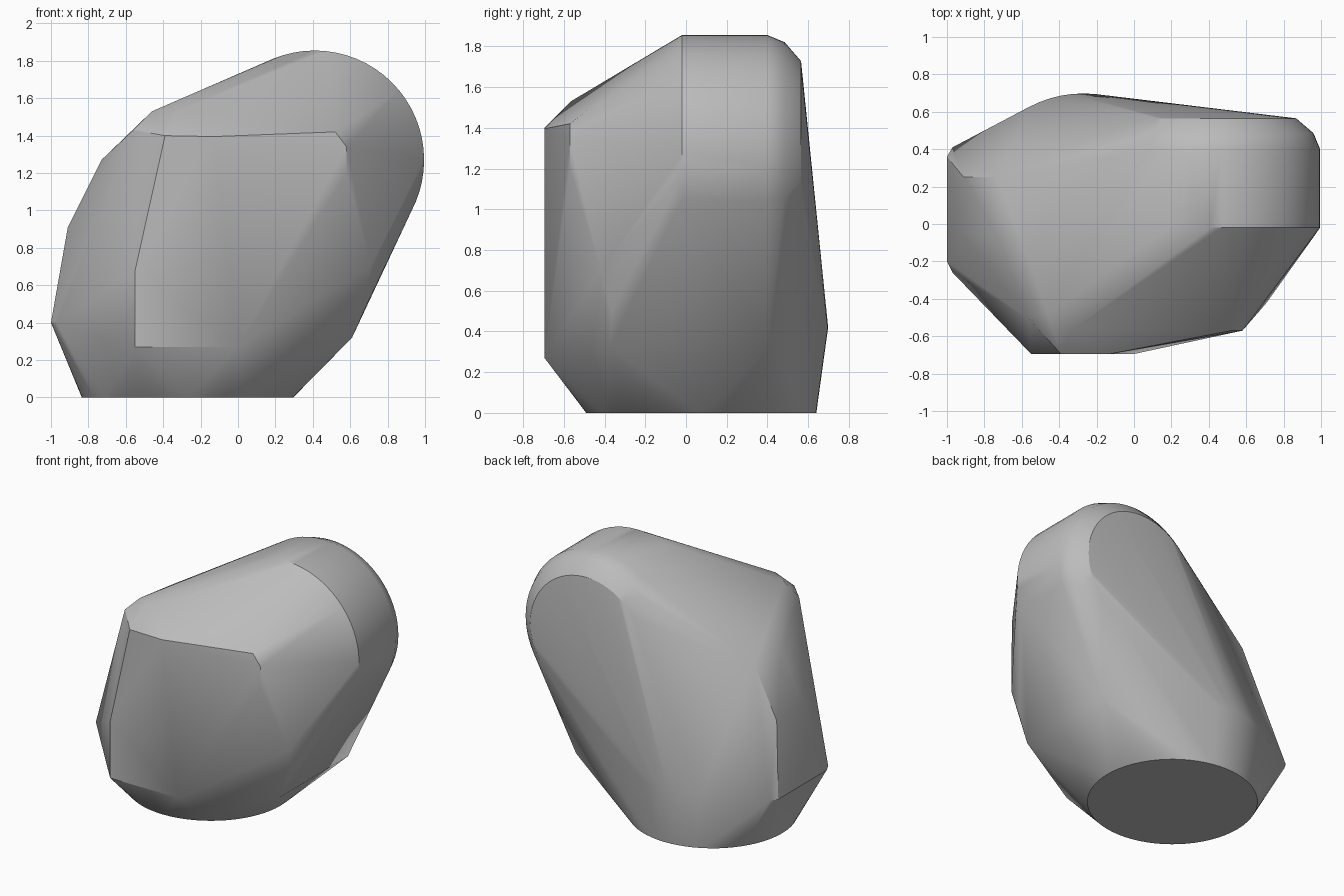
import bpy
import bmesh
from math import sin, cos, pi, radians

# Remove the default object
default = bpy.data.objects.get("Cube")
if default:
    bpy.data.objects.remove(default, do_unlink=True)


def make_material(name, value):
    """Plain flat material."""
    mat = bpy.data.materials.new(name)
    mat.use_nodes = True
    colour = (value, value, value, 1)
    mat.diffuse_color = colour
    mat.node_tree.nodes["Principled BSDF"].inputs["Base Color"].default_value = colour
    return mat


def flat_ring(bm, cx, cy, z, radius, count=64):
    """Horizontal circle of points."""
    for i in range(count):
        a = 2 * pi * i / count
        bm.verts.new((cx + radius * cos(a), cy + radius * sin(a), z))


def upright_ring(bm, cx, cz, y, radius, count=64):
    """Circle of points facing the front and back."""
    for i in range(count):
        a = 2 * pi * i / count
        bm.verts.new((cx + radius * cos(a), y, cz + radius * sin(a)))


def edge_points(bm, x, z, *depths):
    """Points sharing one outline position, at several depths."""
    for y in depths:
        bm.verts.new((x, y, z))


bm = bmesh.new()

# Round foot, flaring slightly upward
flat_ring(bm, -0.27, 0.075, 0, 0.565)
flat_ring(bm, -0.27, 0.075, 0.42, 0.623)

# Rounded upper shoulder, a drum with a bevelled back rim
for depth, radius in ((-0.02, 0.585), (0.4, 0.585), (0.485, 0.55), (0.565, 0.457)):
    upright_ring(bm, 0.41, 1.27, depth, radius)

# Right side corners
edge_points(bm, -1, 0.4, -0.2, 0.36)
edge_points(bm, -0.97, 0.4, -0.26, 0.41)
edge_points(bm, -0.91, 0.91, -0.06, 0.25)
edge_points(bm, -0.73, 1.27, -0.06, 0.25)

# Upper front corner
edge_points(bm, -0.46, 1.53, -0.48)
edge_points(bm, -0.56, 1.43, -0.51)
edge_points(bm, -0.33, 1.53, -0.565)

# Flat front panel
front = -0.695
edge_points(bm, -0.39, 1.4, front)
edge_points(bm, -0.13, 1.395, front)
edge_points(bm, -0.55, 0.68, front)
edge_points(bm, -0.55, 0.27, front)
edge_points(bm, 0, 0.27, front)

# Left front and lower left corners
edge_points(bm, 0.52, 1.42, -0.57)
edge_points(bm, 0.58, 1.34, -0.57)
edge_points(bm, 0.58, 1.2, -0.57)
edge_points(bm, 0.71, 0.7, -0.42)
edge_points(bm, 0.69, 0.5, -0.365)
edge_points(bm, 0.61, 0.32, -0.375, 0.4)

# Wrap the points in one closed skin
hull = bmesh.ops.convex_hull(bm, input=list(bm.verts))
spare = {v for v in hull["geom_interior"] + hull["geom_unused"]
         if isinstance(v, bmesh.types.BMVert)}
bmesh.ops.delete(bm, geom=list(spare), context="VERTS")
bmesh.ops.dissolve_limit(bm, angle_limit=radians(0.5),
                         verts=list(bm.verts), edges=list(bm.edges))
bmesh.ops.recalc_face_normals(bm, faces=list(bm.faces))

mesh = bpy.data.meshes.new("body")
bm.to_mesh(mesh)
bm.free()
mesh.materials.append(make_material("stone grey", 0.5))

body = bpy.data.objects.new("body", mesh)
bpy.context.collection.objects.link(body)
bpy.ops.object.select_all(action="DESELECT")
body.select_set(True)
bpy.context.view_layer.objects.active = body
bpy.ops.object.shade_smooth_by_angle(angle=radians(30))
